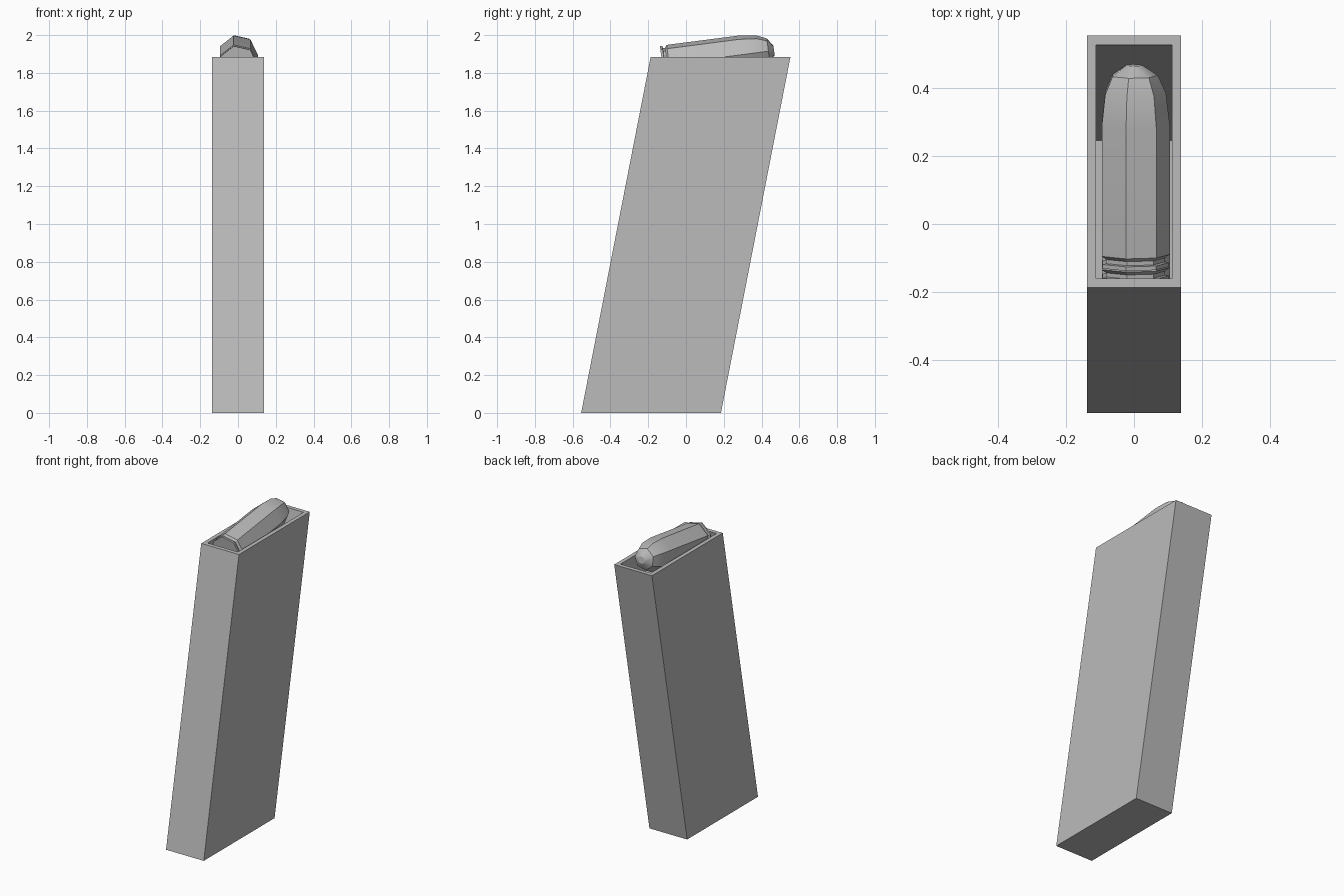
import bpy, bmesh, math
from mathutils import Vector, Matrix

cube = bpy.data.objects.get("Cube")
if cube:
    bpy.data.objects.remove(cube, do_unlink=True)

grey = bpy.data.materials.new("plain_grey")
grey.use_nodes = True
grey.diffuse_color = (0.5, 0.5, 0.5, 1)
grey.node_tree.nodes["Principled BSDF"].inputs["Base Color"].default_value = (0.5, 0.5, 0.5, 1)

TOP, FLOOR = 1.885, 0.45
LEAN = 0.368 / TOP          # backward lean per unit of height


def finish(name, bm):
    bmesh.ops.recalc_face_normals(bm, faces=bm.faces)
    mesh = bpy.data.meshes.new(name)
    bm.to_mesh(mesh)
    bm.free()
    mesh.materials.append(grey)
    obj = bpy.data.objects.new(name, mesh)
    bpy.context.collection.objects.link(obj)
    return obj


def loft(bm, rings, cap_start=True):
    loops = [[bm.verts.new(p) for p in ring] for ring in rings]
    for a, b in zip(loops, loops[1:]):
        n = len(a)
        for i in range(n):
            j = (i + 1) % n
            bm.faces.new((a[i], a[j], b[j], b[i]))
    if cap_start:
        bm.faces.new(loops[0])
    bm.faces.new(loops[-1])


def box_ring(z, wall):
    x, front, back = 0.138 - wall, -0.187 + wall, 0.553 - wall
    shift = (z - TOP) * LEAN
    return [(-x, front + shift, z), (x, front + shift, z),
            (x, back + shift, z), (-x, back + shift, z)]


# Leaning hollow case, from the base up, over the rim and down to the inner floor
bm = bmesh.new()
loft(bm, [box_ring(0, 0), box_ring(TOP, 0), box_ring(TOP, 0.027), box_ring(FLOOR, 0.027)])
finish("case", bm)

# Seven-sided round: (distance along axis, radius), rim and groove to blunt nose
PROFILE = [(0, 0.103), (0.012, 0.103), (0.014, 0.091), (0.026, 0.091), (0.036, 0.105),
           (0.42, 0.105), (0.513, 0.094), (0.566, 0.07), (0.596, 0.025)]


def add_round(name, depth):
    bm = bmesh.new()
    rings = []
    for d, r in PROFILE:
        angles = [math.tau * k / 7 for k in range(7)]
        rings.append([(r * math.cos(a), d, r * math.sin(a)) for a in angles])
    loft(bm, rings)
    place = Matrix.Translation(Vector((0, -0.125 - depth * LEAN, 1.842 - depth)))
    bm.transform(place @ Matrix.Rotation(math.radians(7.4), 4, 'X'))
    obj = finish(name, bm)
    bpy.ops.object.select_all(action='DESELECT')
    obj.select_set(True)
    bpy.context.view_layer.objects.active = obj
    bpy.ops.object.shade_smooth_by_angle()


# Stack of rounds, top one standing proud of the rim
for i in range(7):
    add_round("top_round" if i == 0 else f"stacked_round_{i}", i * 0.2)
